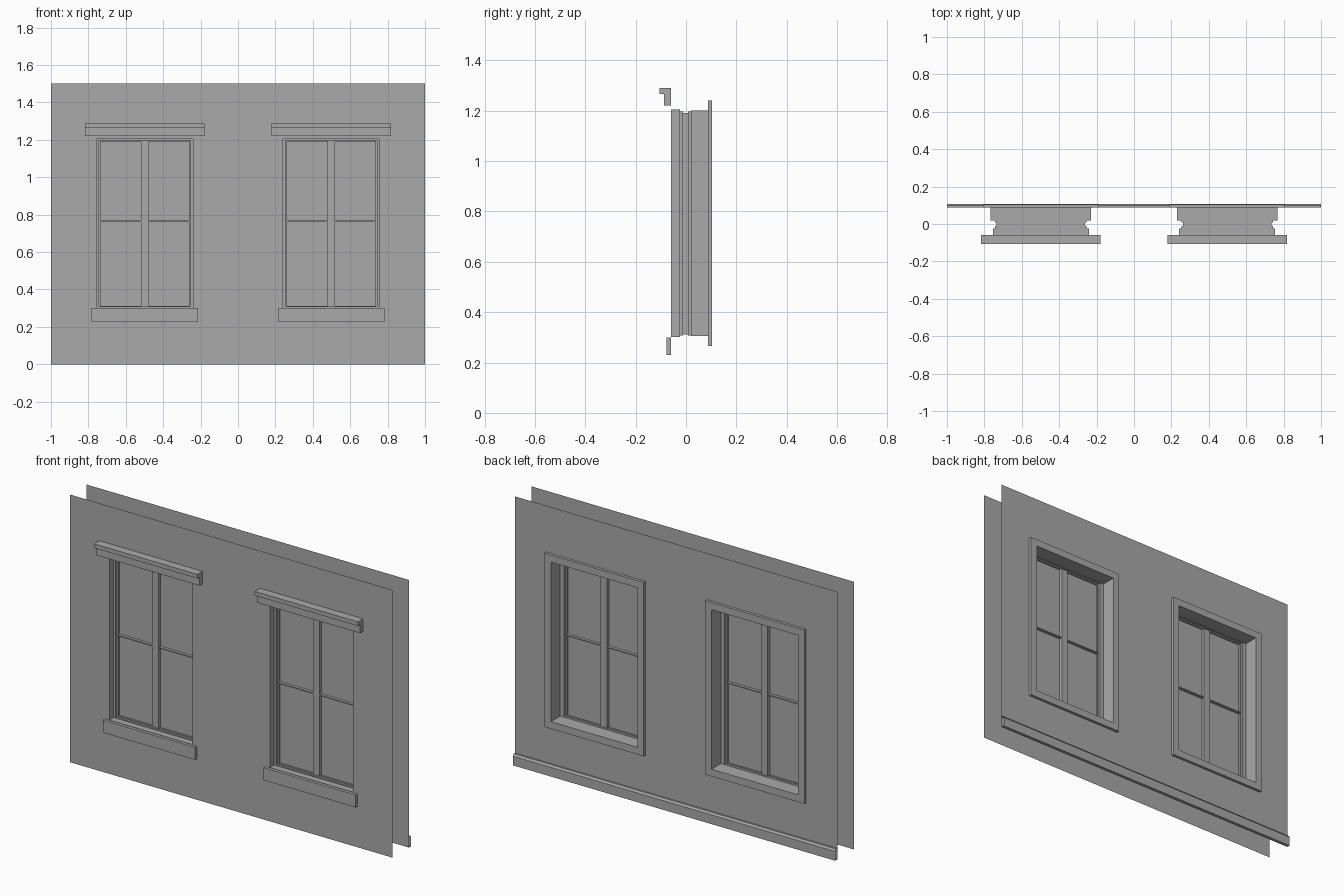
import bpy
import bmesh

cube = bpy.data.objects.get("Cube")
if cube:
    bpy.data.objects.remove(cube, do_unlink=True)

grey = bpy.data.materials.new("plain_grey")
grey.use_nodes = True
GREY = (0.4, 0.4, 0.4, 1)
grey.diffuse_color = GREY
grey.node_tree.nodes["Principled BSDF"].inputs["Base Color"].default_value = GREY


def add_object(name, bm):
    mesh = bpy.data.meshes.new(name)
    bm.to_mesh(mesh)
    bm.free()
    mesh.materials.append(grey)
    obj = bpy.data.objects.new(name, mesh)
    bpy.context.collection.objects.link(obj)
    return obj


def box(name, x, y, z):
    """Box from (low, high) ranges."""
    bm = bmesh.new()
    bmesh.ops.create_cube(bm, size=1)
    for v in bm.verts:
        v.co = [sum(r) / 2 + c * (r[1] - r[0]) for r, c in zip((x, y, z), v.co)]
    return add_object(name, bm)


def loft(name, cx, rects, back=False, fill=False):
    """Bridge successive rectangles given as (half width, bottom, top, y)."""
    bm = bmesh.new()
    loops = [[bm.verts.new((cx + sx * hw, y, z))
              for sx, z in ((-1, z0), (1, z0), (1, z1), (-1, z1))]
             for hw, z0, z1, y in rects]
    for a, b in zip(loops, loops[1:]):
        for i in range(4):
            j = (i + 1) % 4
            bm.faces.new((a[i], a[j], b[j], b[i]))
    if fill:
        bm.faces.new(loops[-1])
    if back:
        bmesh.ops.reverse_faces(bm, faces=bm.faces[:])
    return add_object(name, bm)


def extrude_profile(name, points, x0, x1, caps=True):
    """Sweep a (y, z) profile along x."""
    bm = bmesh.new()
    ends = [[bm.verts.new((x, y, z)) for y, z in points] for x in (x0, x1)]
    n = len(points)
    for i in range(n if caps else n - 1):
        j = (i + 1) % n
        bm.faces.new((ends[0][i], ends[0][j], ends[1][j], ends[1][i]))
    if caps:
        for end in ends:
            bm.faces.new(end)
    bmesh.ops.recalc_face_normals(bm, faces=bm.faces[:])
    return add_object(name, bm)


def wall(name, y, half, z0, z1, back=False):
    """Flat wall sheet with two window openings."""
    xs = [-1, -CX - half, -CX + half, CX - half, CX + half, 1]
    zs = [0, z0, z1, HEIGHT]
    bm = bmesh.new()
    grid = [[bm.verts.new((x, y, z)) for x in xs] for z in zs]
    for r in range(len(zs) - 1):
        for c in range(len(xs) - 1):
            if r == 1 and c in (1, 3):
                continue
            quad = [grid[r][c], grid[r][c + 1], grid[r + 1][c + 1], grid[r + 1][c]]
            bm.faces.new(quad[::-1] if back else quad)
    return add_object(name, bm)


CX, HEIGHT = 0.498, 1.5
FRONT, BACK = -0.06, 0.087
F_OPEN = (0.257, 0.302, 1.205)
B_OPEN = (0.268, 0.306, 1.2)
OUTER_STEP = (0.244, 0.308, 1.197)
PANE = (0.236, 0.312, 1.19)
TRIM = (0.308, 0.266, 1.24)
SASH_FRONT, SASH_BACK, GLASS = -0.024, 0.02, -0.002
TRIM_BACK = 0.103

# Two wall skins
wall("front_wall", FRONT, *F_OPEN)
wall("back_wall", BACK, *B_OPEN, back=True)

# Skirting board along the back wall, open at its ends
extrude_profile("skirting_board",
                [(BACK, 0), (0.106, 0), (0.106, 0.052), (0.098, 0.062), (BACK, 0.062)],
                -1, 1, caps=False)

for side, cx in (("right", -CX), ("left", CX)):
    # Reveals on both sides of the wall
    loft(side + "_front_reveal", cx, [F_OPEN + (FRONT,), F_OPEN + (SASH_FRONT,)])
    loft(side + "_back_reveal", cx, [B_OPEN + (TRIM_BACK,), B_OPEN + (SASH_BACK,)], back=True)

    # Stepped window frame, front and back
    for face, opening, y, step, back in (("front", F_OPEN, SASH_FRONT, -0.012, False),
                                         ("back", B_OPEN, SASH_BACK, 0.007, True)):
        loft(f"{side}_{face}_frame", cx,
             [opening + (y,), OUTER_STEP + (y,), OUTER_STEP + (step,),
              PANE + (step,), PANE + (GLASS,)], back=back)

    # Glass, mullion and thin crossbar
    loft(side + "_glass", cx, [PANE + (GLASS,)], fill=True)
    box(side + "_mullion", (cx - 0.02, cx + 0.02), (-0.02, 0.016), PANE[1:])
    box(side + "_crossbar", (cx - PANE[0], cx + PANE[0]), (-0.018, 0.014), (0.762, 0.768))

    # Interior casing around the opening
    loft(side + "_casing", cx,
         [TRIM + (BACK,), TRIM + (TRIM_BACK,), B_OPEN + (TRIM_BACK,)], back=True)

    # Exterior sill apron and stepped lintel
    box(side + "_sill", (cx - 0.285, cx + 0.285), (-0.077, FRONT), (0.23, 0.3))
    extrude_profile(side + "_lintel",
                    [(FRONT, 1.22), (-0.088, 1.22), (-0.088, 1.267),
                     (-0.106, 1.267), (-0.106, 1.29), (FRONT, 1.29)],
                    cx - 0.32, cx + 0.32)
